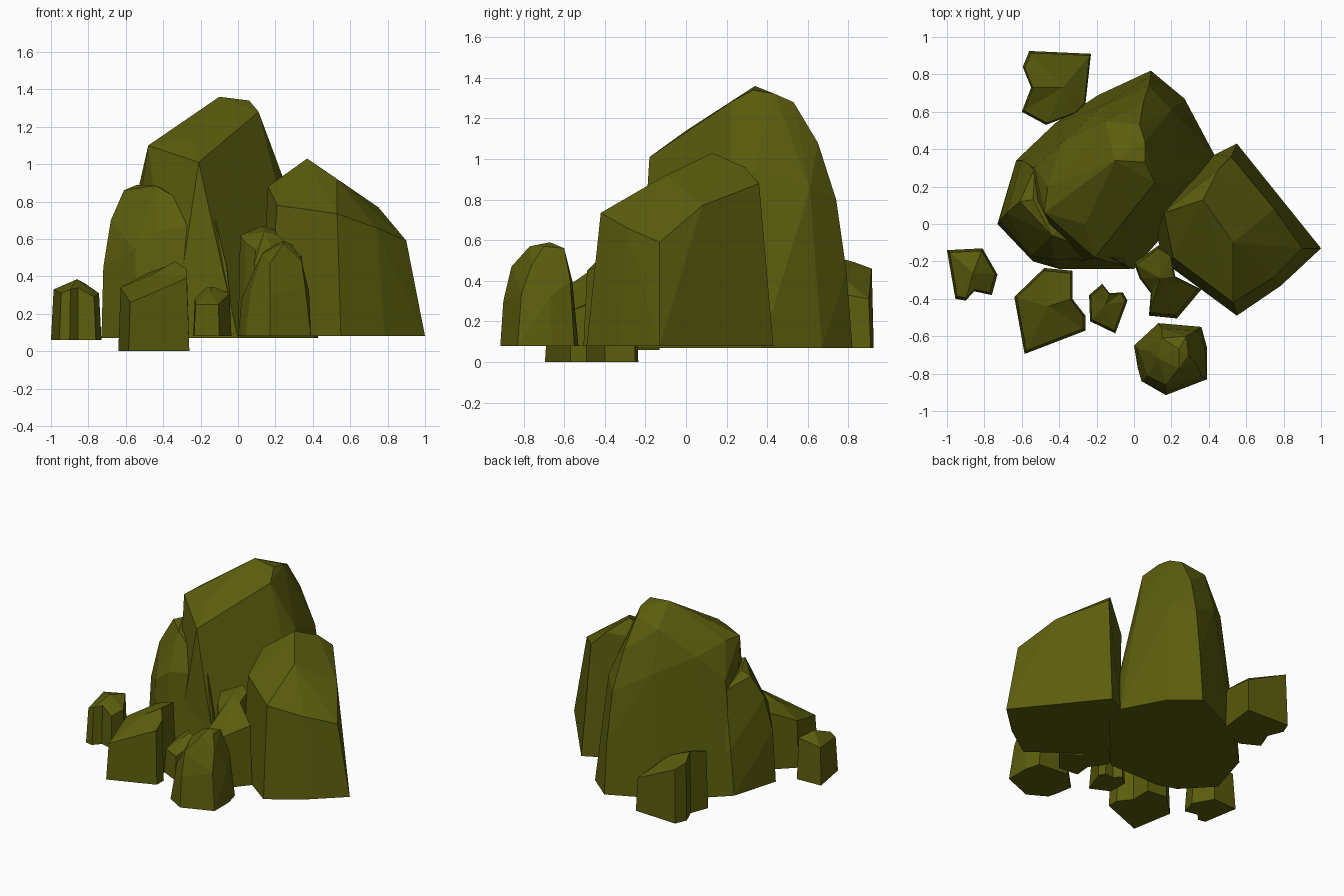
import bpy, bmesh, math
from mathutils import Vector

mat = bpy.data.materials.new("olive_stone")
mat.diffuse_color = (0.105, 0.11, 0.004, 1)


def finish(name, bm):
    bmesh.ops.remove_doubles(bm, verts=bm.verts, dist=0.001)
    bmesh.ops.recalc_face_normals(bm, faces=bm.faces)
    me = bpy.data.meshes.new(name)
    bm.to_mesh(me)
    bm.free()
    me.materials.append(mat)
    bpy.context.collection.objects.link(bpy.data.objects.new(name, me))


# Faceted convex boulder: base outline plus the corners of its upper facets
def boulder(name, z0, base, upper):
    bm = bmesh.new()
    for p in [(x, y, z0) for x, y in base] + upper:
        bm.verts.new(p)
    bmesh.ops.convex_hull(bm, input=bm.verts)
    loose = [v for v in bm.verts if not v.link_faces]
    bmesh.ops.delete(bm, geom=loose, context='VERTS')
    bmesh.ops.dissolve_limit(bm, angle_limit=math.radians(5),
                             verts=bm.verts, edges=bm.edges)
    finish(name, bm)


# Notched stone: outline with a top height per corner, tapered to an apex
def stone(name, z0, taper, outline, apex):
    bm = bmesh.new()
    c = Vector(apex[:2])
    low = [bm.verts.new((x, y, z0)) for x, y, z in outline]
    top = []
    for x, y, z in outline:
        p = c + (Vector((x, y)) - c) * taper
        top.append(bm.verts.new((p.x, p.y, z)))
    tip = bm.verts.new(apex)
    n = len(low)
    for i in range(n):
        j = (i + 1) % n
        bm.faces.new((low[i], low[j], top[j], top[i]))
        bm.faces.new((top[i], top[j], tip))
    bm.faces.new(low)
    finish(name, bm)


# Large boulders
boulder("main_boulder", 0.07,
        [(-.63, .34), (-.42, .54), (-.19, .69), (.09, .82), (.27, .67),
         (.43, .37), (.41, .23), (0, -.24), (-.35, -.22)],
        [(-.1, .34, 1.36), (.06, .33, 1.34), (.11, .22, 1.28),
         (.06, .44, 1.32), (.03, .53, 1.28), (-.155, .55, 1.24),
         (-.21, -.18, 1.01), (-.26, 0, 1.14), (-.48, .06, 1.1),
         (-.46, .2, 1.11), (-.39, .43, 1.06), (-.53, .3, .88),
         (-.17, .63, .95), (.05, .65, 1.08), (.08, .74, .8),
         (.09, .79, .45), (.2, .61, .85), (.24, .33, .93)])
boulder("left_shoulder", 0.07,
        [(-.73, 0), (-.63, .34), (-.54, -.2), (-.4, -.24), (-.02, -.24),
         (0, .2), (-.3, .5)],
        [(-.72, .02, .45), (-.68, .06, .7), (-.61, .12, .86),
         (-.54, .13, .89), (-.44, -.06, .885), (-.39, -.02, .86),
         (-.39, -.11, .78), (-.12, -.18, .7), (-.43, -.19, .64),
         (-.55, -.17, .54), (-.06, -.21, .45), (-.53, .3, .8),
         (-.6, .34, .4)])
boulder("right_boulder", 0.08,
        [(.55, .43), (1.0, -.13), (.785, -.33), (.55, -.49), (.155, -.2),
         (.12, -.05), (.43, .37)],
        [(.37, .13, 1.03), (.45, .29, .96), (.52, .36, .88),
         (.53, -.1, .92), (.75, .08, .77), (.9, -.13, .59),
         (.74, -.29, .66), (.53, -.42, .735), (.21, -.18, .78),
         (.16, .06, .88)])

# Rounded front stone
boulder("front_right_stone", 0.08,
        [(0, -.65), (.02, -.77), (.04, -.84), (.17, -.915), (.39, -.83),
         (.39, -.66), (.36, -.55), (.13, -.53)],
        [(.02, -.67, .28), (.07, -.81, .34), (.17, -.9, .3),
         (.36, -.81, .34), (.38, -.67, .32), (.33, -.57, .4),
         (.15, -.56, .4), (.08, -.68, .42), (.17, -.86, .47),
         (.34, -.76, .48), (.13, -.72, .52), (.15, -.61, .54),
         (.28, -.6, .56), (.29, -.7, .57), (.24, -.77, .57),
         (.24, -.67, .59)])

# Notched small stones
stone("front_left_stone", 0.0, 0.93,
      [(-.48, -.235, .42), (-.33, -.25, .47), (-.33, -.4, .48),
       (-.26, -.49, .44), (-.26, -.57, .39), (-.585, -.695, .26),
       (-.64, -.39, .34)], (-.46, -.44, .41))
stone("tall_gap_stone", 0.08, 0.92,
      [(0, -.21, .62), (.13, -.115, .67), (.2, -.16, .65), (.22, -.28, .62),
       (.36, -.35, .51), (.23, -.505, .45), (.08, -.49, .46),
       (.09, -.37, .54), (.03, -.29, .58)], (.14, -.29, .64))
stone("small_middle_stone", 0.08, 0.9,
      [(-.17, -.32, .34), (-.13, -.37, .345), (-.06, -.365, .32),
       (-.035, -.41, .31), (-.1, -.585, .25), (-.235, -.52, .25),
       (-.24, -.38, .28)], (-.15, -.43, .32))
stone("far_left_stone", 0.06, 0.9,
      [(-1.0, -.14, .33), (-.81, -.13, .36), (-.73, -.27, .31),
       (-.76, -.38, .29), (-.855, -.36, .34), (-.9, -.41, .33),
       (-.955, -.4, .31)], (-.86, -.26, .385))
stone("back_left_stone", 0.07, 0.95,
      [(-.56, .925, .46), (-.23, .91, .31), (-.26, .64, .36),
       (-.31, .59, .39), (-.47, .53, .44), (-.6, .6, .49),
       (-.55, .73, .52), (-.595, .84, .49)], (-.38, .73, .45))
